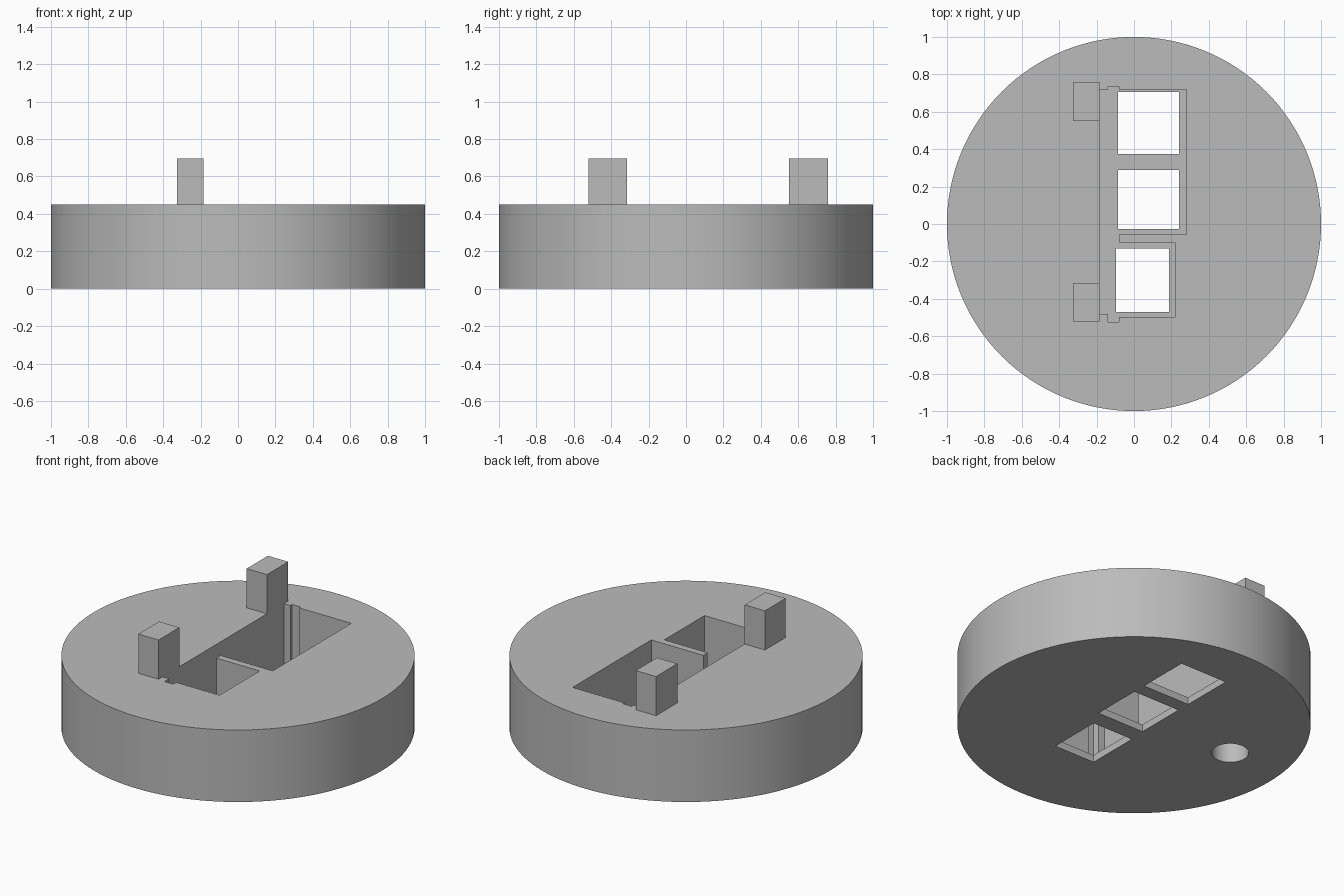
import bpy
import bmesh
from math import cos, sin, tau, radians

if "Cube" in bpy.data.objects:
    bpy.data.objects.remove(bpy.data.objects["Cube"], do_unlink=True)

grey = bpy.data.materials.new("matte_grey")
grey.use_nodes = True
tone = (0.5, 0.5, 0.5, 1)
grey.diffuse_color = tone
grey.node_tree.nodes["Principled BSDF"].inputs["Base Color"].default_value = tone


def prism(name, outline, z0, z1):
    """Extrude a counter-clockwise outline from z0 to z1."""
    bm = bmesh.new()
    base = bm.faces.new([bm.verts.new((x, y, z0)) for x, y in outline])
    top = bmesh.ops.extrude_face_region(bm, geom=[base])["geom"]
    verts = [v for v in top if isinstance(v, bmesh.types.BMVert)]
    bmesh.ops.translate(bm, verts=verts, vec=(0, 0, z1 - z0))
    bmesh.ops.recalc_face_normals(bm, faces=bm.faces)
    mesh = bpy.data.meshes.new(name)
    bm.to_mesh(mesh)
    bm.free()
    mesh.materials.append(grey)
    obj = bpy.data.objects.new(name, mesh)
    bpy.context.collection.objects.link(obj)
    return obj


def rect(x0, x1, y0, y1):
    return [(x0, y0), (x1, y0), (x1, y1), (x0, y1)]


def circle(x, y, r, n):
    return [(x + r * cos(tau * i / n), y + r * sin(tau * i / n)) for i in range(n)]


def cut(target, cutter):
    """Subtract the cutter from the target, then remove it."""
    cutter.hide_render = True
    mod = target.modifiers.new("cut", 'BOOLEAN')
    mod.operation = 'DIFFERENCE'
    mod.solver = 'EXACT'
    mod.object = cutter
    bpy.context.view_layer.objects.active = target
    bpy.ops.object.modifier_apply(modifier=mod.name)
    bpy.data.objects.remove(cutter, do_unlink=True)


HEIGHT, FLOOR = 0.45, 0.045

# Round base
base = prism("round_base", circle(0, 0, 1, 128), 0, HEIGHT)

# Stepped pocket with a dividing wall and end notches
pocket = [
    (-0.185, -0.48), (-0.14, -0.48), (-0.14, -0.525), (-0.08, -0.525),
    (-0.08, -0.497), (0.22, -0.497), (0.22, -0.1), (-0.08, -0.1),
    (-0.08, -0.057), (0.28, -0.057), (0.28, 0.72), (-0.08, 0.72),
    (-0.08, 0.735), (-0.14, 0.735), (-0.14, 0.717), (-0.185, 0.717),
]
cut(base, prism("pocket_cutter", pocket, FLOOR, HEIGHT + 0.1))

# Three windows through the pocket floor
for window in ((-0.085, 0.24, 0.375, 0.705),
               (-0.085, 0.24, -0.027, 0.29),
               (-0.095, 0.187, -0.47, -0.132)):
    cut(base, prism("window_cutter", rect(*window), -0.1, 0.2))

# Blind round hole in the underside
cut(base, prism("hole_cutter", circle(-0.62, 0.107, 0.105, 48), -0.1, 0.25))

bpy.ops.object.select_all(action='DESELECT')
base.select_set(True)
bpy.context.view_layer.objects.active = base
bpy.ops.object.shade_smooth_by_angle(angle=radians(30))

# Two upright posts beside the pocket
for name, y0, y1 in (("front_post", -0.52, -0.315), ("back_post", 0.55, 0.76)):
    prism(name, rect(-0.325, -0.185, y0, y1), HEIGHT, 0.695)
